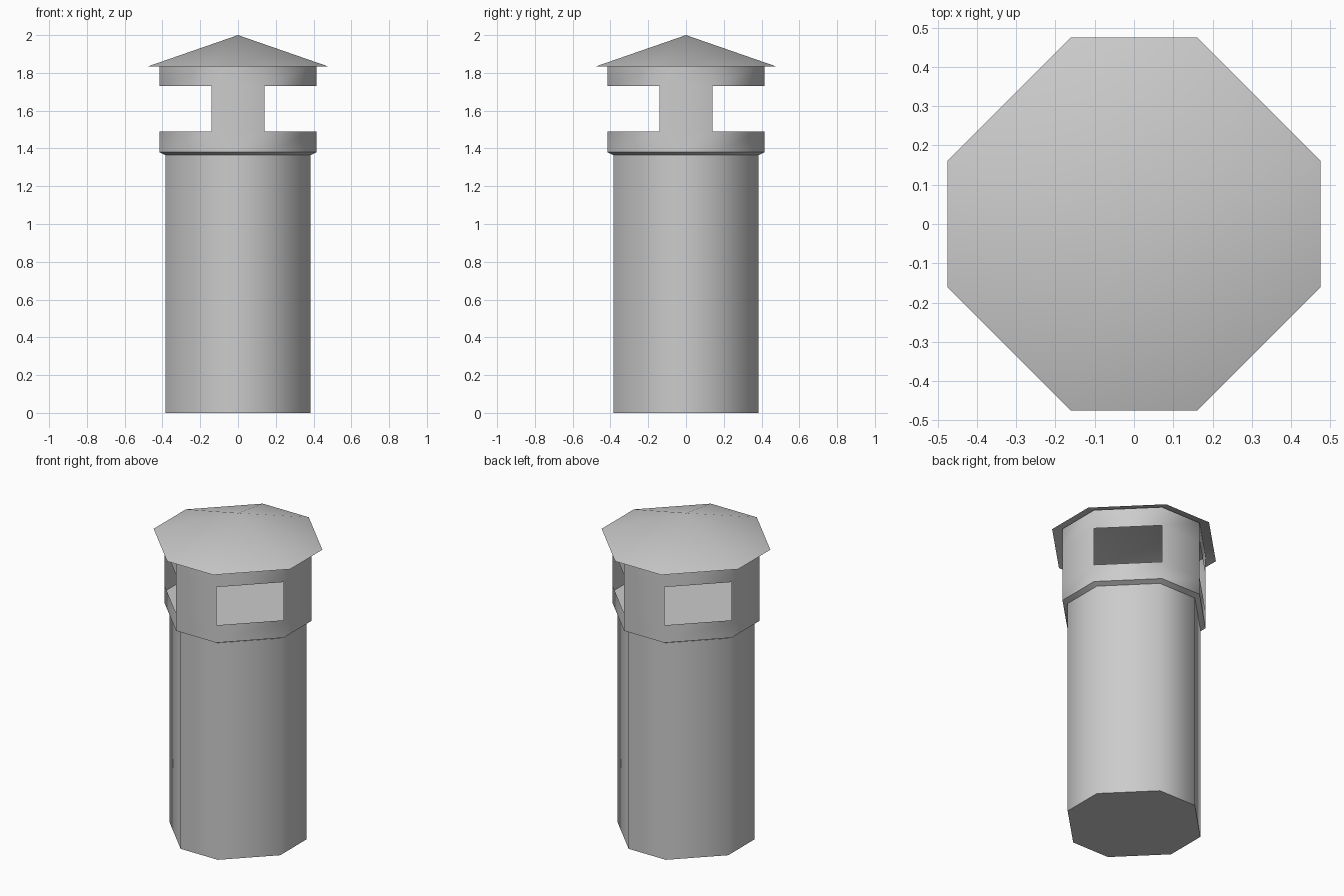
import bpy
import bmesh
from math import radians

cube = bpy.data.objects.get("Cube")
if cube:
    bpy.data.objects.remove(cube, do_unlink=True)

FLAT = 0.337  # half width of an axis-facing side, relative to the radius

grey = bpy.data.materials.new("plain grey")
grey.use_nodes = True
grey.diffuse_color = (0.6, 0.6, 0.6, 1)
grey.node_tree.nodes["Principled BSDF"].inputs["Base Color"].default_value = (0.6, 0.6, 0.6, 1)


def octagon(bm, r, z):
    """Ring of eight vertices; even sides face the axes, odd sides are diagonal."""
    a = r * FLAT
    ring = []
    x, y = r, -a
    for _ in range(4):
        # both corners of one axis-facing side, then a quarter turn
        other = (r, a) if not ring else (-last[1], last[0])
        last = other
        ring += [bm.verts.new((x, y, z)), bm.verts.new((*other, z))]
        x, y = -y, x
    return ring


def tower_part(name, profile, cap_bottom=False, cap_top=False, apex=None, open_band=None):
    bm = bmesh.new()
    rings = [octagon(bm, r, z) for r, z in profile]
    for band, (low, high) in enumerate(zip(rings, rings[1:])):
        for i in range(8):
            if band == open_band and i % 2:
                continue  # window opening across the diagonal side
            j = (i + 1) % 8
            bm.faces.new((low[i], low[j], high[j], high[i]))
    if cap_bottom:
        bm.faces.new(rings[0][::-1])
    if cap_top:
        bm.faces.new(rings[-1])
    if apex:
        tip = bm.verts.new((0, 0, apex))
        for i in range(8):
            bm.faces.new((rings[-1][i], rings[-1][(i + 1) % 8], tip))
    mesh = bpy.data.meshes.new(name)
    bm.to_mesh(mesh)
    bm.free()
    mesh.materials.append(grey)
    obj = bpy.data.objects.new(name, mesh)
    bpy.context.collection.objects.link(obj)
    bpy.ops.object.select_all(action='DESELECT')
    obj.select_set(True)
    bpy.context.view_layer.objects.active = obj
    bpy.ops.object.shade_smooth_by_angle(angle=radians(50))
    return obj


# Tall closed shaft
tower_part("shaft", [(0.385, 0), (0.385, 1.38)], cap_bottom=True)

# Sloped ledge under the lookout room
tower_part("ledge", [(0.385, 1.365), (0.415, 1.38)])

# Lookout room with four diagonal windows
tower_part("lookout_walls", [(0.415, 1.38), (0.415, 1.49), (0.415, 1.73), (0.415, 1.85)],
           open_band=1)
tower_part("lookout_floor", [(0.41, 1.44), (0.413, 1.45)], cap_top=True)

# Shallow pointed roof, open underneath
tower_part("roof", [(0.475, 1.835)], apex=2.0)
